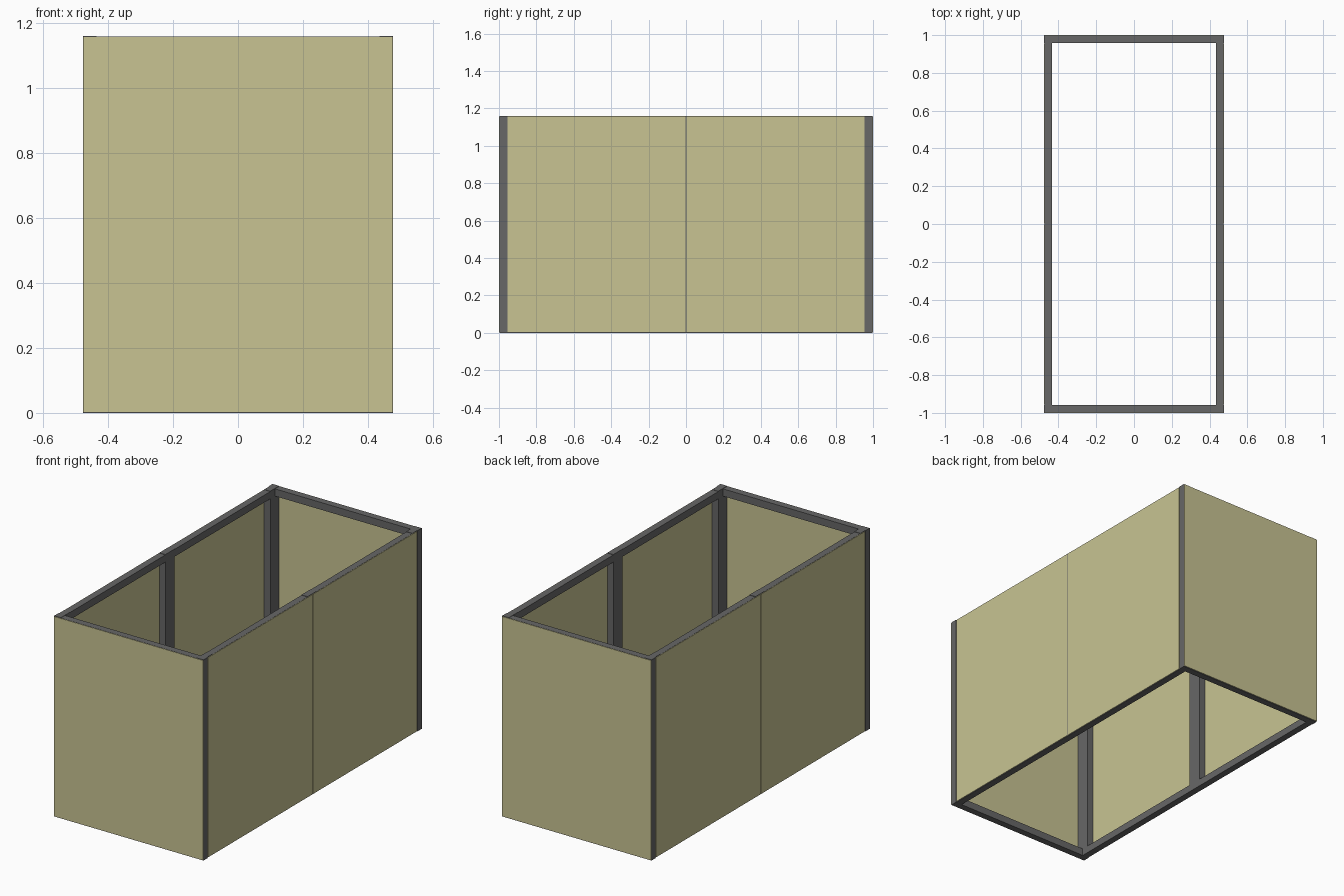
import bpy

if "Cube" in bpy.data.objects:
    bpy.data.objects.remove(bpy.data.objects["Cube"])

HX, HY, H = 0.477, 1.0, 1.16   # half width, half length, height
T = 0.042                      # square bar size
S = 0.003                      # sheet thickness
G = 0.003                      # reveal around each sheet


def material(name, rgb):
    m = bpy.data.materials.new(name)
    m.diffuse_color = (*rgb, 1)
    m.use_nodes = True
    m.node_tree.nodes["Principled BSDF"].inputs["Base Color"].default_value = m.diffuse_color
    return m


steel = material("dark_steel", (0.135, 0.135, 0.135))
khaki = material("khaki_sheet", (0.58, 0.55, 0.29))


def box(name, lo, hi, mat):
    """Axis-aligned box between two corners given in any order."""
    bpy.ops.mesh.primitive_cube_add(size=1)
    o = bpy.context.object
    o.name = name
    o.dimensions = [abs(b - a) for a, b in zip(lo, hi)]
    o.location = [(a + b) / 2 for a, b in zip(lo, hi)]
    bpy.ops.object.transform_apply(location=True, rotation=False, scale=True)
    o.data.materials.append(mat)


def framed_panel(name, place, a, b, reveal):
    """Bar frame from a to b along the wall, with a thin sheet on the outside.
    place(u, d, z): u along the wall, d depth inward from the outer face."""
    # uprights
    for side, u0, u1 in (("left", a, a + T), ("right", b - T, b)):
        box(f"{name}_{side}_post", place(u0, S, 0), place(u1, T, H), steel)
    # rails between the uprights
    for level, z0, z1 in (("bottom", 0, T), ("top", H - T - 0.002, H - 0.002)):
        box(f"{name}_{level}_rail", place(a + T, S, z0), place(b - T, T, z1), steel)
    # outer sheet
    box(f"{name}_sheet", place(a + reveal, 0, G), place(b - reveal, S, H - G), khaki)


# End panels span the full width
for s, name in ((-1, "front"), (1, "back")):
    framed_panel(name, lambda u, d, z, s=s: (u, s * (HY - d), z), -HX, HX, 0.001)

# Two panels on each long side, fitted between the end panels
for s, side in ((-1, "left"), (1, "right")):
    for y0, y1, end in ((-HY + T, 0, "front"), (0, HY - T, "rear")):
        framed_panel(f"{side}_{end}",
                     lambda u, d, z, s=s: (s * (HX - d), u, z), y0, y1, G)
